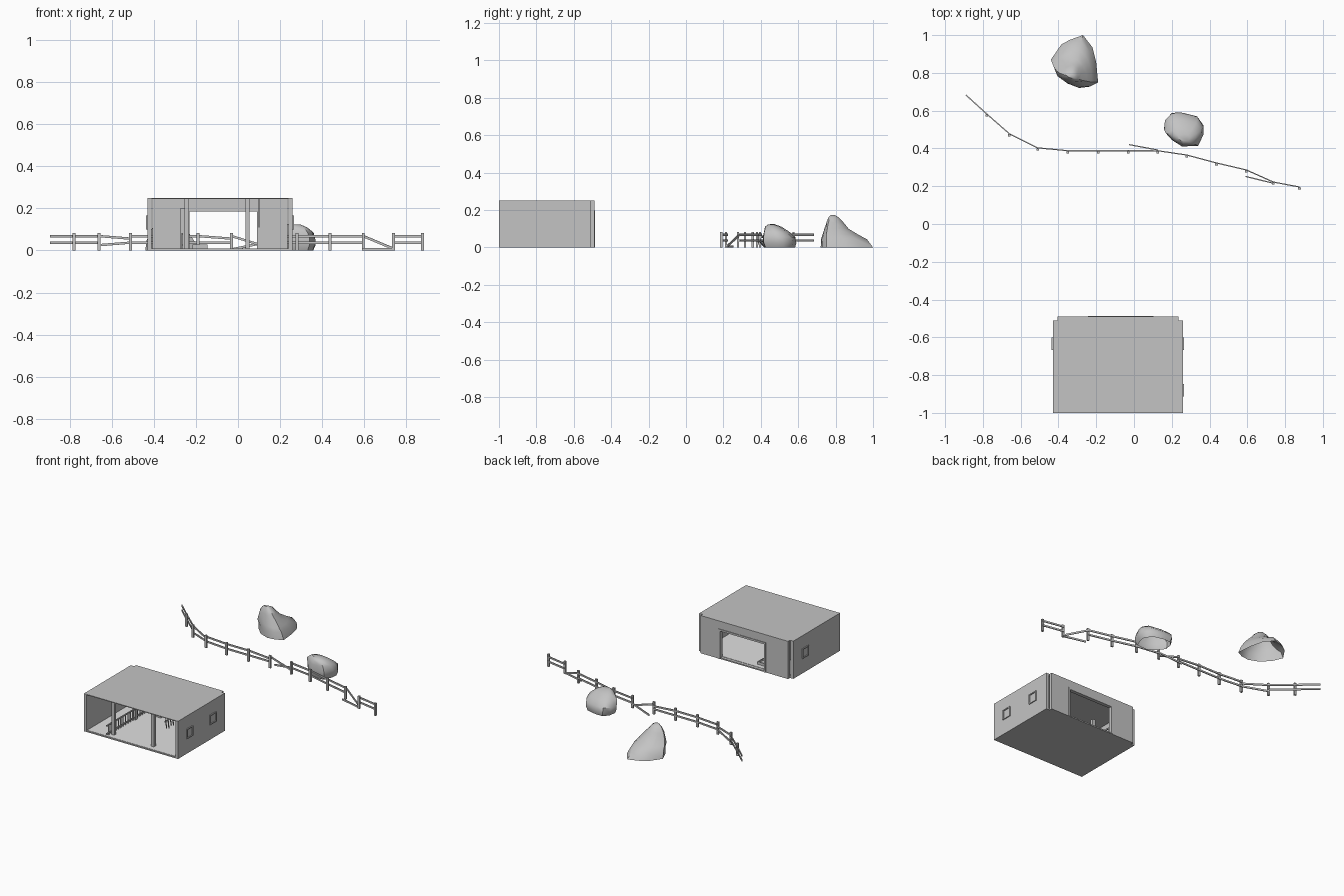
import bpy, bmesh, math, random
from mathutils import Vector

random.seed(4)
cube = bpy.data.objects.get("Cube")
if cube:
    bpy.data.objects.remove(cube, do_unlink=True)


def make_material(name, v):
    m = bpy.data.materials.new(name)
    m.use_nodes = True
    m.diffuse_color = (v, v, v, 1)
    m.node_tree.nodes["Principled BSDF"].inputs["Base Color"].default_value = (v, v, v, 1)
    return m


grey = make_material("plain_grey", 0.55)
pale = make_material("pale_floor", 0.75)


def add_object(name, bm, mat=grey):
    bmesh.ops.recalc_face_normals(bm, faces=bm.faces)
    me = bpy.data.meshes.new(name)
    bm.to_mesh(me)
    bm.free()
    me.materials.append(mat)
    ob = bpy.data.objects.new(name, me)
    bpy.context.collection.objects.link(ob)
    return ob


def add_box(bm, x0, x1, y0, y1, z0, z1):
    vs = bmesh.ops.create_cube(bm, size=1)["verts"]
    for v in vs:
        v.co = Vector((x1 if v.co.x > 0 else x0,
                       y1 if v.co.y > 0 else y0,
                       z1 if v.co.z > 0 else z0))


def box(name, *dims, mat=grey):
    bm = bmesh.new()
    add_box(bm, *dims)
    return add_object(name, bm, mat)


def add_beam(bm, p, q, width=0.006, height=0.011):
    # Rectangular bar between two points
    p, q = Vector(p), Vector(q)
    d = (q - p).normalized()
    side = d.cross(Vector((0, 0, 1)))
    side = side.normalized() if side.length > 0.01 else Vector((1, 0, 0))
    up = side.cross(d)
    for v in bmesh.ops.create_cube(bm, size=1)["verts"]:
        c = v.co.copy()
        v.co = (q if c.x > 0 else p) + side * c.y * width + up * c.z * height


# Shed shell
L, R, F, B = -0.43, 0.26, -1.0, -0.49
T = 0.02
box("side_floor", L, -0.28, F, B - T, 0, 0.008)
box("main_floor", -0.28, R, F, B - T, 0, 0.008)
box("floor_surface", L + T, R - T, F + 0.005, B - T, 0.008, 0.010, mat=pale)
box("roof", L, R, F, B - T, 0.245, 0.25)
box("roof_back_edge", L + 0.025, R - 0.025, B - T, B, 0.245, 0.25)
box("right_wall", L, L + T, F, B - T, 0.008, 0.245)
box("left_wall", R - T, R, F, B - T, 0.008, 0.245)

# Back wall pieces around the wide doorway
D0, D1, DT = -0.235, 0.095, 0.19
bm = bmesh.new()
add_box(bm, L + 0.025, D0, B - T, B, 0, 0.245)
add_box(bm, D1, R - 0.025, B - T, B, 0, 0.245)
add_box(bm, D0, D1, B - T, B, DT, 0.245)
add_object("back_wall", bm)
bm = bmesh.new()
add_box(bm, D0 - 0.008, D0 + 0.004, B - T, B + 0.004, 0, DT + 0.008)
add_box(bm, D1 - 0.004, D1 + 0.008, B - T, B + 0.004, 0, DT + 0.008)
add_box(bm, D0, D1, B - T, B + 0.004, DT - 0.004, DT + 0.008)
add_box(bm, D0, D1, B - T, B, 0, 0.008)
add_object("door_frame", bm)

# Front posts
for i, x in enumerate((-0.245, 0.045)):
    box(f"front_post_{i}", x - 0.01, x + 0.01, -0.96, -0.94, 0.008, 0.245)


# Framed windows
def window(name, x, out, y):
    h, e = 0.033, 0.007
    z = 0.132
    xa, xb = sorted((x - out * 0.002, x + out * 0.006))
    bm = bmesh.new()
    for s in (-1, 1):
        a, b = sorted((s * h, s * (h - e)))
        add_box(bm, xa, xb, y + a, y + b, z - h, z + h)
        add_box(bm, xa, xb, y - h, y + h, z + a, z + b)
    add_object(name + "_frame", bm)
    xa, xb = sorted((x, x + out * 0.001))
    box(name + "_pane", xa, xb, y - h + e, y + h - e, z - h + e, z + h - e)


window("left_window_front", R, 1, -0.88)
window("left_window_back", R, 1, -0.635)
window("right_window_back", L, -1, -0.635)

# Stall railing inside the shed
bm = bmesh.new()
for z in (0.025, 0.078):
    add_beam(bm, (-0.265, F + 0.002, z), (-0.265, B - T, z), 0.007, 0.008)
for i in range(19):
    y = -0.975 + i * 0.025
    add_beam(bm, (-0.265, y, 0.01), (-0.265, y, 0.078), 0.005, 0.005)
add_object("stall_railing", bm)
box("stall_post", -0.275, -0.255, -0.71, -0.69, 0.008, 0.2)

# Low trough near the doorway
bm = bmesh.new()
add_box(bm, -0.215, -0.145, -0.60, -0.54, 0.01, 0.016)
for y in (-0.60, -0.545):
    add_box(bm, -0.215, -0.145, y, y + 0.005, 0.01, 0.028)
for x in (-0.215, -0.15):
    add_box(bm, x, x + 0.005, -0.60, -0.54, 0.01, 0.028)
add_object("trough", bm)

# Hanging tool rack
bm = bmesh.new()
add_beam(bm, (0.10, -0.91, 0.17), (0.10, -0.82, 0.17), 0.005, 0.008)
for i in range(4):
    y = -0.90 + i * 0.024
    add_beam(bm, (0.10, y, 0.17), (0.10, y + 0.01, 0.12 - 0.01 * (i % 2)), 0.004, 0.006)
for y in (-0.905, -0.825):
    add_beam(bm, (0.10, y, 0.17), (0.10, y, 0.246), 0.003, 0.003)
add_object("tool_rack", bm)

# Curving paddock fence
posts = [(-0.78, 0.575), (-0.66, 0.47), (-0.51, 0.395), (-0.35, 0.38),
         (-0.19, 0.38), (-0.03, 0.38), (0.125, 0.38), (0.28, 0.357),
         (0.437, 0.315), (0.595, 0.278), (0.738, 0.214), (0.876, 0.188)]
bm = bmesh.new()
for x, y in posts:
    add_box(bm, x - 0.007, x + 0.007, y - 0.006, y + 0.006, 0, 0.083)
add_object("fence_posts", bm)

HI, LO = 0.068, 0.037
line = [(-0.89, 0.675)] + posts
sagging = {2: (-0.012, 0.012), 5: (-0.012, 0), 8: (0, -0.01)}
bm = bmesh.new()
for i, (a, b) in enumerate(zip(line, line[1:])):
    if i in (6, 10):
        continue
    up, down = sagging.get(i, (0, 0))
    for z, s in ((HI, up), (LO, down)):
        start = z - 0.012 if (i == 2 and z == LO) else z
        end = z + s if z == HI else z
        add_beam(bm, (a[0], a[1] + 0.008, start), (b[0], b[1] + 0.008, end))
add_object("fence_rails", bm)

# Broken and fallen rails
bm = bmesh.new()
add_beam(bm, (-0.025, 0.42, 0.006), (0.125, 0.392, LO))
add_beam(bm, (-0.03, 0.388, HI), (0.125, 0.388, 0.02))
add_beam(bm, (0.595, 0.286, HI), (0.738, 0.222, 0.008))
add_beam(bm, (0.59, 0.252, 0.006), (0.74, 0.215, 0.006))
add_object("broken_rails", bm)


# Boulders lofted from a ground outline, open underneath
def boulder(name, outline, levels, jitter):
    n = len(outline)
    cx = (min(p[0] for p in outline) + max(p[0] for p in outline)) / 2
    cy = (min(p[1] for p in outline) + max(p[1] for p in outline)) / 2
    bm = bmesh.new()
    rings = []
    for z, sx, sy, ox, oy in levels:
        ring = []
        for x, y in outline:
            k = 1 + random.uniform(-jitter, jitter) * (z > 0)
            ring.append(bm.verts.new((cx + ox + (x - cx) * sx * k,
                                      cy + oy + (y - cy) * sy * k,
                                      z + random.uniform(-jitter, jitter) * 0.05 * (z > 0))))
        rings.append(ring)
    for a, b in zip(rings, rings[1:]):
        for i in range(n):
            j = (i + 1) % n
            bm.faces.new((a[i], a[j], b[j], b[i]))
    bm.faces.new(rings[-1])
    ob = add_object(name, bm)
    # Outward normals on the open shell
    me = ob.data
    if me.polygons[-1].normal.z < 0:
        me.flip_normals()
    bpy.ops.object.select_all(action="DESELECT")
    ob.select_set(True)
    bpy.context.view_layer.objects.active = ob
    bpy.ops.object.shade_smooth_by_angle(angle=math.radians(40))


boulder("large_boulder",
        [(-0.44, 0.87), (-0.385, 0.95), (-0.34, 0.975), (-0.27, 1.0),
         (-0.22, 0.935), (-0.20, 0.855), (-0.19, 0.75), (-0.235, 0.727),
         (-0.29, 0.72), (-0.355, 0.745), (-0.41, 0.80)],
        [(0, 1, 1, 0, 0), (0.045, 0.9, 0.86, -0.005, -0.013),
         (0.07, 0.82, 0.68, -0.01, -0.035), (0.10, 0.66, 0.46, -0.016, -0.053),
         (0.135, 0.48, 0.33, -0.022, -0.063), (0.16, 0.32, 0.2, -0.022, -0.07),
         (0.173, 0.15, 0.08, -0.022, -0.075)], 0.04)

boulder("small_boulder",
        [(0.157, 0.50), (0.165, 0.555), (0.20, 0.588), (0.25, 0.59),
         (0.335, 0.57), (0.37, 0.52), (0.365, 0.475), (0.34, 0.415),
         (0.255, 0.412), (0.20, 0.445)],
        [(0, 0.88, 0.9, 0, 0.002), (0.025, 0.97, 0.98, 0, 0),
         (0.055, 1, 0.97, 0, -0.003), (0.085, 0.88, 0.75, 0, -0.018),
         (0.11, 0.62, 0.5, 0, -0.033), (0.124, 0.3, 0.2, 0, -0.045)], 0.03)
